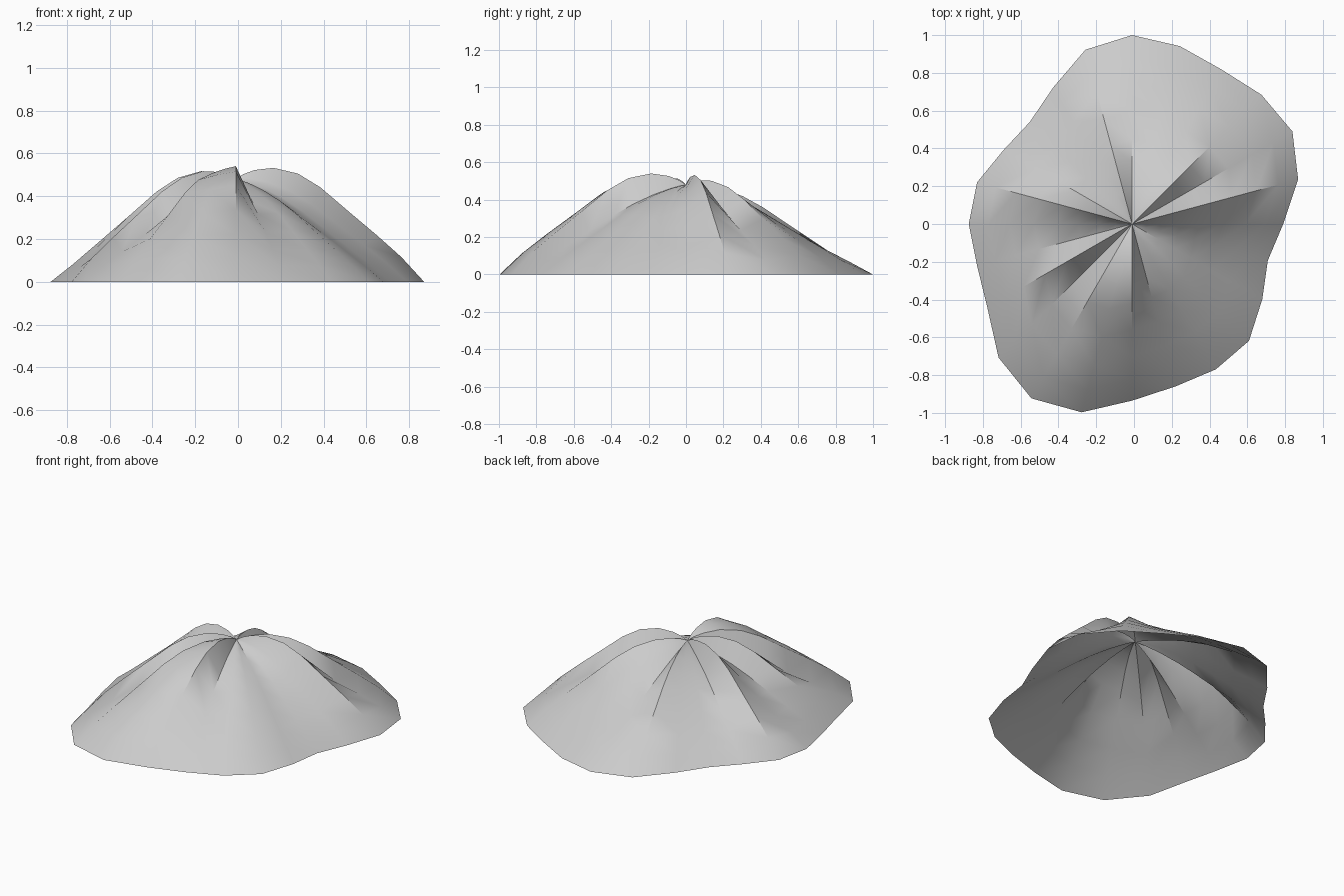
import bpy, bmesh, math

if "Cube" in bpy.data.objects:
    bpy.data.objects.remove(bpy.data.objects["Cube"])

# 24 spokes, 15 degrees apart counter-clockwise from +x: rim radius
RADII = [0.80, 0.91, 0.98, 0.968, 0.945, 0.975, 1.0, 0.955, 0.835, 0.765, 0.785, 0.85,
         0.865, 0.85, 0.885, 1.0, 1.066, 1.032, 0.935, 0.89, 0.888, 0.875, 0.796, 0.744]
# how far each spoke swells from a straight cone (0) to a full hump (1)
SWELL = [0.5, 0.95, 0.3, 0.75, 0.5, 0.33, 0.12, 0.5, 0.35, 0.3, 0.2, 0.85,
         0.4, 0.25, 0.85, 0.2, 0.8, 0.92, 1.0, 0.28, 0.3, 0.3, 0.2, 0.3]
HUMP = [(0, 0.48), (0.04, 0.505), (0.1, 0.527), (0.2, 0.54), (0.33, 0.515), (0.45, 0.45),
        (0.6, 0.335), (0.75, 0.222), (0.88, 0.118), (1, 0)]
APEX, CX = 0.48, -0.01

bm = bmesh.new()
apex = bm.verts.new((CX, 0, APEX))
rings = []
for t, h in HUMP[1:]:
    ring = []
    for i, (r, w) in enumerate(zip(RADII, SWELL)):
        a = math.radians(15 * i)
        cone = APEX * (1 - t)
        ring.append(bm.verts.new((CX + r * t * math.cos(a), r * t * math.sin(a),
                                  cone + (h - cone) * w)))
    rings.append(ring)

# open draped shell: fan at the apex, quads down to the rim
n = len(RADII)
for i in range(n):
    j = (i + 1) % n
    bm.faces.new((apex, rings[0][i], rings[0][j]))
    for a, b in zip(rings, rings[1:]):
        bm.faces.new((a[i], b[i], b[j], a[j]))

mesh = bpy.data.meshes.new("draped_mound")
bm.to_mesh(mesh)
bm.free()
obj = bpy.data.objects.new("draped_mound", mesh)
bpy.context.collection.objects.link(obj)

mat = bpy.data.materials.new("light_grey")
mat.diffuse_color = (0.6, 0.6, 0.6, 1)
mat.use_nodes = True
mat.node_tree.nodes["Principled BSDF"].inputs["Base Color"].default_value = mat.diffuse_color
mesh.materials.append(mat)

# smooth cloth with sharp creases at the steep folds
bpy.context.view_layer.objects.active = obj
obj.select_set(True)
bpy.ops.object.shade_smooth_by_angle(angle=math.radians(35))
